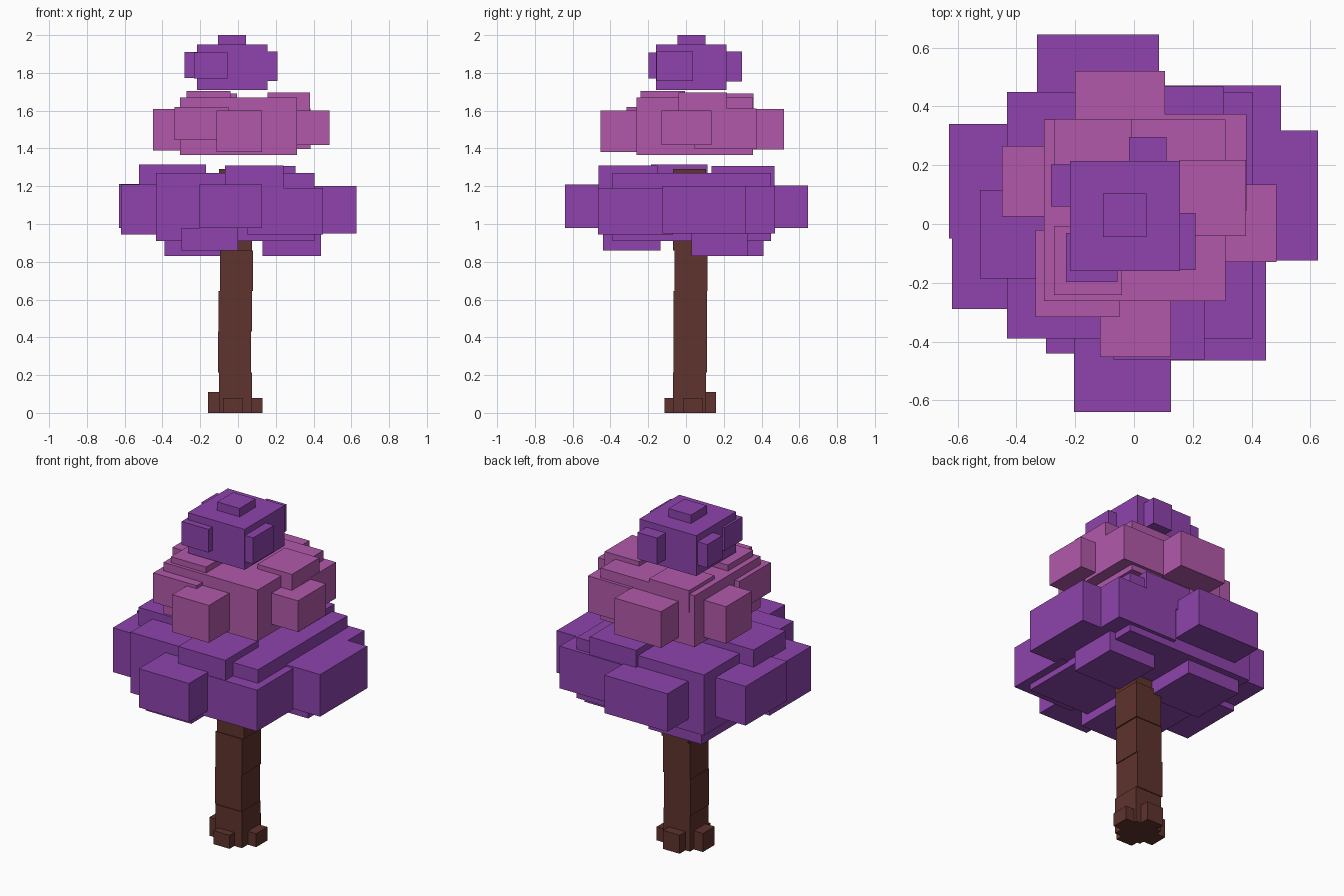
import bpy


def material(name, rgb):
    def lin(c):
        c /= 255
        return c / 12.92 if c <= 0.04045 else ((c + 0.055) / 1.055) ** 2.4
    m = bpy.data.materials.new(name)
    m.diffuse_color = (*[lin(c) for c in rgb], 1)
    return m


PURPLE = material("purple leaves", (142, 68, 173))
PINK = material("pink leaves", (178, 89, 170))
BROWN = material("brown bark", (94, 51, 45))

FACES = [(0, 2, 3, 1), (4, 5, 7, 6), (0, 1, 5, 4),
         (2, 6, 7, 3), (0, 4, 6, 2), (1, 3, 7, 5)]


def blocks(name, mat, boxes):
    """One object made of boxes, each given as x0, x1, y0, y1, z0, z1."""
    verts, faces = [], []
    for x0, x1, y0, y1, z0, z1 in boxes:
        n = len(verts)
        verts += [(x, y, z) for z in (z0, z1) for y in (y0, y1) for x in (x0, x1)]
        faces += [tuple(n + i for i in f) for f in FACES]
    me = bpy.data.meshes.new(name)
    me.from_pydata(verts, [], faces)
    me.materials.append(mat)
    ob = bpy.data.objects.new(name, me)
    bpy.context.collection.objects.link(ob)
    return ob


# Trunk: stacked, slightly shifted segments of equal height
SEG = 0.215
shifts = [(-0.10, -0.07), (-0.107, -0.065), (-0.102, -0.065),
          (-0.095, -0.06), (-0.10, -0.07), (-0.10, -0.07)]
blocks("trunk", BROWN, [(x, x + 0.175, y, y + 0.175, i * SEG, (i + 1) * SEG)
                        for i, (x, y) in enumerate(shifts)])

# Roots around the foot
blocks("roots", BROWN, [
    (-0.16, -0.06, -0.04, 0.07, 0, 0.11),
    (0.03, 0.13, -0.015, 0.09, 0, 0.08),
    (-0.08, 0.025, -0.115, -0.01, 0, 0.08),
    (-0.07, 0.04, 0.06, 0.16, 0, 0.11),
])

# Bottom foliage tier: core, side clumps, corner clumps
blocks("lower_foliage", PURPLE, [
    (-0.433, 0.404, -0.39, 0.45, 0.91, 1.27),
    (-0.33, 0.085, 0.25, 0.645, 0.98, 1.205),
    (-0.204, 0.126, -0.64, -0.3, 0.98, 1.21),
    (-0.63, -0.25, -0.05, 0.34, 0.98, 1.213),
    (0.22, 0.627, -0.125, 0.318, 0.95, 1.20),
    (-0.62, -0.22, -0.29, 0.1, 0.945, 1.208),
    (0.1, 0.50, 0.08, 0.472, 0.95, 1.20),
    (0.05, 0.45, -0.465, -0.07, 0.945, 1.19),
])
# Clumps on top of and below the bottom tier
blocks("lower_foliage_clumps", PURPLE, [
    (-0.525, -0.17, -0.185, 0.115, 1.15, 1.315),
    (-0.07, 0.24, -0.462, -0.15, 1.15, 1.31),
    (0.0, 0.305, 0.135, 0.468, 1.15, 1.307),
    (-0.30, 0.0, -0.44, -0.135, 0.86, 0.98),
    (0.13, 0.44, 0.03, 0.325, 0.83, 0.95),
    (-0.39, -0.04, 0.07, 0.41, 0.83, 0.95),
])

# Middle pink tier
blocks("middle_foliage", PINK, [
    (-0.306, 0.312, -0.262, 0.355, 1.365, 1.67),
    (-0.20, 0.105, 0.22, 0.52, 1.395, 1.61),
    (-0.115, 0.126, -0.453, -0.21, 1.38, 1.602),
    (-0.45, -0.2, 0.026, 0.266, 1.39, 1.61),
    (0.22, 0.485, -0.13, 0.135, 1.417, 1.602),
    (0.1, 0.383, 0.045, 0.374, 1.398, 1.612),
    (-0.336, -0.05, -0.316, -0.02, 1.445, 1.62),
    (0.155, 0.382, -0.04, 0.218, 1.56, 1.697),
    (-0.272, -0.04, -0.242, -0.006, 1.56, 1.705),
    (-0.27, -0.006, 0.12, 0.357, 1.56, 1.692),
])

# Top tier with small side clumps and cap
blocks("top_foliage", PURPLE, [
    (-0.218, 0.156, -0.16, 0.215, 1.71, 1.95),
    (0.03, 0.21, -0.157, 0.038, 1.757, 1.913),
    (-0.282, -0.13, 0.06, 0.203, 1.772, 1.91),
    (-0.232, -0.056, -0.198, -0.03, 1.77, 1.908),
    (-0.017, 0.111, 0.16, 0.296, 1.755, 1.913),
    (-0.105, 0.042, -0.045, 0.104, 1.9, 2.0),
])
